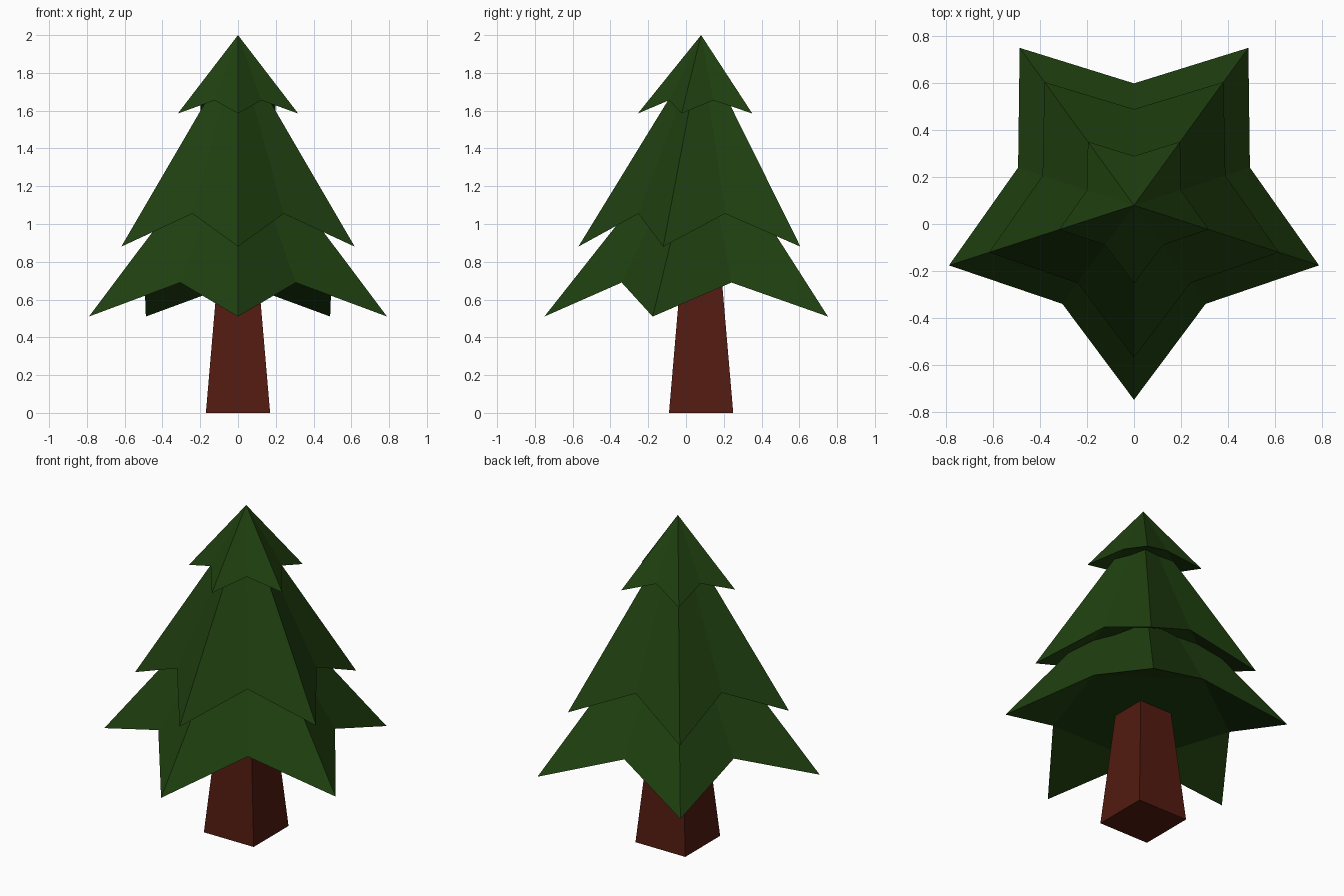
import bpy, bmesh
from math import sin, cos, pi

if "Cube" in bpy.data.objects:
    bpy.data.objects.remove(bpy.data.objects["Cube"])

CY = 0.08  # tree axis offset in y


def material(name, color):
    m = bpy.data.materials.new(name)
    m.diffuse_color = (*color, 1)
    m.use_nodes = True
    m.node_tree.nodes["Principled BSDF"].inputs["Base Color"].default_value = m.diffuse_color
    return m


green = material("needles", (0.014, 0.052, 0.005))
brown = material("bark", (0.085, 0.011, 0.005))


def finish(bm, name, mat):
    bmesh.ops.recalc_face_normals(bm, faces=bm.faces)
    me = bpy.data.meshes.new(name)
    bm.to_mesh(me)
    bm.free()
    me.materials.append(mat)
    ob = bpy.data.objects.new(name, me)
    ob.location.y = CY
    bpy.context.collection.objects.link(ob)


def tier(name, r_tip, z_tip, r_notch, z_notch, z_apex):
    # Five-pointed star cone with drooping tips and a flat pentagon underside
    bm = bmesh.new()
    apex = bm.verts.new((0, 0, z_apex))
    ring = []
    for i in range(10):
        a = -pi / 2 + i * pi / 5
        r, z = ((r_tip, z_tip), (r_notch, z_notch))[i % 2]
        ring.append(bm.verts.new((r * cos(a), r * sin(a), z)))
    for i in range(10):
        bm.faces.new((ring[i], ring[(i + 1) % 10], apex))
    for i in range(0, 10, 2):
        bm.faces.new((ring[i], ring[i - 1], ring[i + 1]))
    bm.faces.new(ring[1::2])
    finish(bm, name, mat=green)


tier("lower_branches", 0.83, 0.51, 0.52, 0.69, 1.56)
tier("middle_branches", 0.65, 0.88, 0.41, 1.055, 1.94)
tier("top_branches", 0.335, 1.585, 0.21, 1.655, 2.0)

# Tapered square trunk
bm = bmesh.new()
bmesh.ops.create_cube(bm, size=1)
for v in bm.verts:
    top = v.co.z > 0
    h = 0.11 if top else 0.17
    v.co = (h * (1 if v.co.x > 0 else -1), h * (1 if v.co.y > 0 else -1), 0.7 if top else 0)
finish(bm, "trunk", brown)
